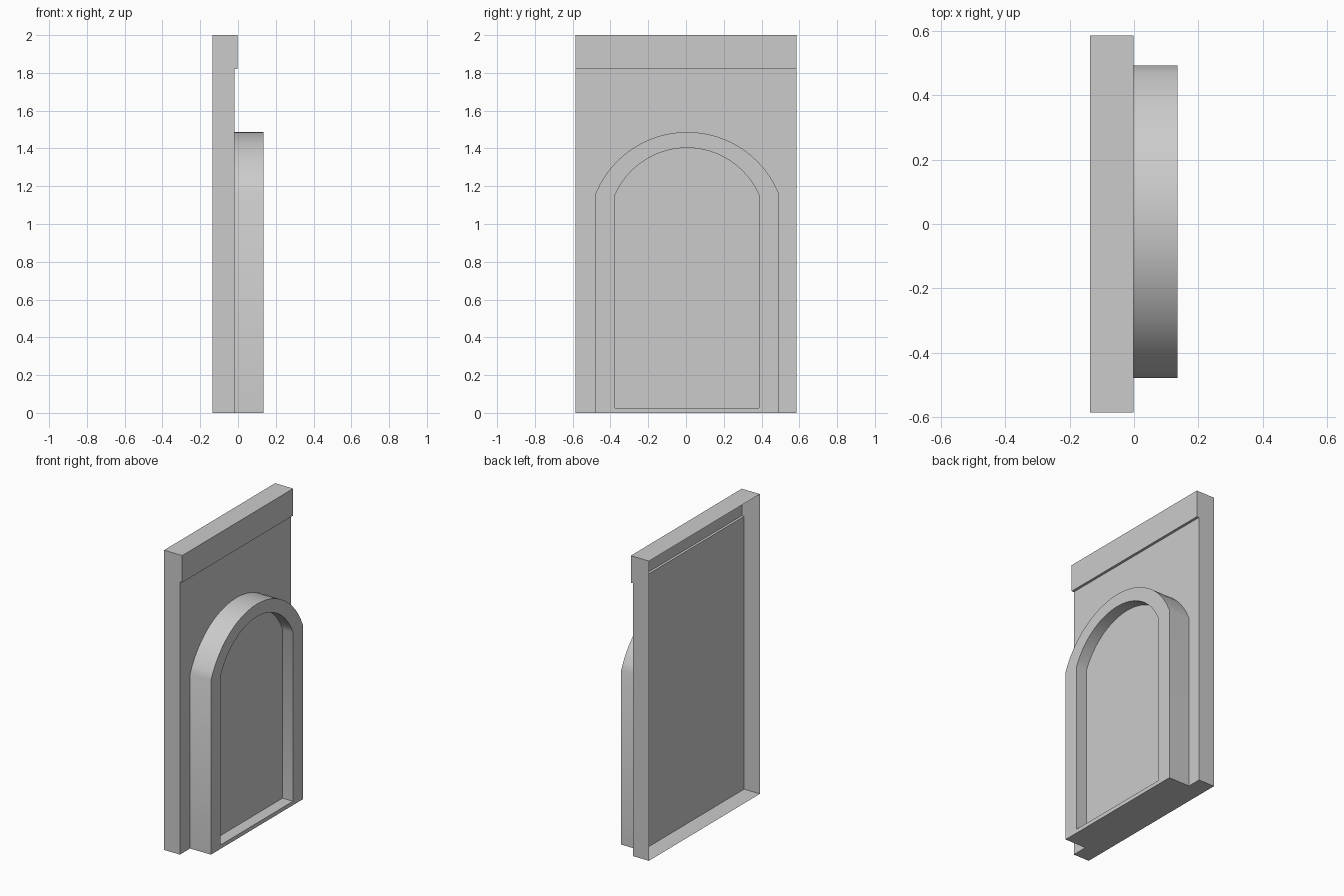
import bpy, bmesh, math

if "Cube" in bpy.data.objects:
    bpy.data.objects.remove(bpy.data.objects["Cube"])

grey = bpy.data.materials.new("stone grey")
grey.diffuse_color = (0.6, 0.6, 0.6, 1)
grey.use_nodes = True
grey.node_tree.nodes["Principled BSDF"].inputs["Base Color"].default_value = grey.diffuse_color


def add_object(name, bm):
    mesh = bpy.data.meshes.new(name)
    bm.to_mesh(mesh)
    bm.free()
    mesh.materials.append(grey)
    obj = bpy.data.objects.new(name, mesh)
    bpy.context.collection.objects.link(obj)
    return obj


def arch_profile(left, right, bottom, spring, top, segments=24):
    """Outline in (y, z): straight jambs under a segmental arch, anticlockwise."""
    mid, half, rise = (left + right) / 2, (right - left) / 2, top - spring
    radius = (half * half + rise * rise) / (2 * rise)
    sweep = math.asin(half / radius)
    pts = [(left, bottom), (right, bottom)]
    for i in range(segments + 1):
        a = sweep * (1 - 2 * i / segments)
        pts.append((mid + radius * math.sin(a), top - radius + radius * math.cos(a)))
    return pts


# Wall panel: stepped (x, z) profile with a top band, open at the back
BACK, FACE, BAND, HALF = -0.136, -0.019, -0.002, 0.585
profile = [(BACK, 0), (FACE, 0), (FACE, 1.82), (BAND, 1.82), (BAND, 2), (BACK, 2)]
bm = bmesh.new()
base = bm.faces.new([bm.verts.new((x, -HALF, z)) for x, z in profile])
ext = bmesh.ops.extrude_face_region(bm, geom=[base], use_keep_orig=True)
moved = [g for g in ext["geom"] if isinstance(g, bmesh.types.BMVert)]
bmesh.ops.translate(bm, verts=moved, vec=(0, 2 * HALF, 0))
bmesh.ops.recalc_face_normals(bm, faces=bm.faces)
bm.normal_update()
open_back = [f for f in bm.faces if f.normal.x < -0.9]
bmesh.ops.delete(bm, geom=open_back, context='FACES')
add_object("wall_panel", bm)

# Arched surround with a recessed niche face
FRONT, NICHE = 0.135, 0.058
outer = arch_profile(-0.478, 0.491, 0.0, 1.163, 1.487)
inner = arch_profile(-0.376, 0.387, 0.026, 1.153, 1.403)
bm = bmesh.new()
loops = [[bm.verts.new((x, y, z)) for y, z in outline]
         for outline, x in ((outer, FACE), (outer, FRONT), (inner, FRONT), (inner, NICHE))]
count = len(outer)
for a, b in zip(loops, loops[1:]):
    for i in range(count):
        j = (i + 1) % count
        bm.faces.new((a[i], a[j], b[j], b[i]))
bm.faces.new(loops[-1])
arch = add_object("arched_niche", bm)

# Smooth the curved arch while keeping its corners sharp
bpy.context.view_layer.objects.active = arch
arch.select_set(True)
bpy.ops.object.shade_smooth_by_angle(angle=math.radians(30))
